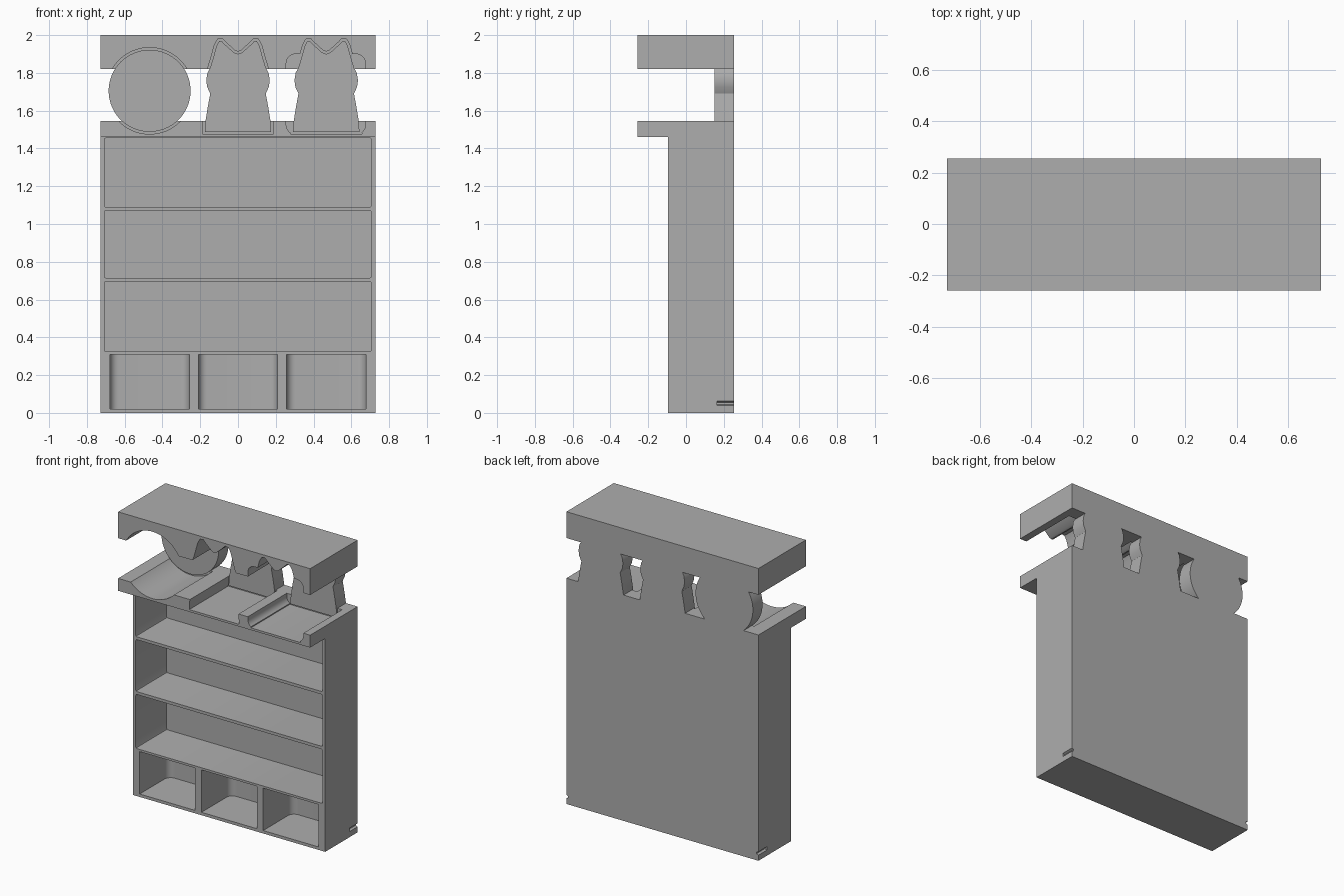
import bpy, bmesh, math
from mathutils import Vector

if "Cube" in bpy.data.objects:
    bpy.data.objects.remove(bpy.data.objects["Cube"], do_unlink=True)

grey = bpy.data.materials.new("plain_grey")
grey.use_nodes = True
GREY = (0.42, 0.42, 0.42, 1)
grey.diffuse_color = GREY
grey.node_tree.nodes["Principled BSDF"].inputs["Base Color"].default_value = GREY

HALF, FRONT, BACK = 0.727, -0.258, 0.255


def make_object(name, bm):
    bmesh.ops.recalc_face_normals(bm, faces=bm.faces[:])
    mesh = bpy.data.meshes.new(name)
    bm.to_mesh(mesh)
    bm.free()
    mesh.materials.append(grey)
    obj = bpy.data.objects.new(name, mesh)
    bpy.context.collection.objects.link(obj)
    return obj


def box(name, xs, ys, zs, radius=0, axis=2, segments=6):
    """Box between limits, with the edges along one axis optionally rounded."""
    bm = bmesh.new()
    bmesh.ops.create_cube(bm, size=1)
    for v in bm.verts:
        v.co = Vector([lim[int(c > 0)] for lim, c in zip((xs, ys, zs), v.co)])
    if radius:
        edges = [e for e in bm.edges
                 if abs((e.verts[0].co - e.verts[1].co).normalized()[axis]) > 0.9]
        bmesh.ops.bevel(bm, geom=edges, offset=radius, segments=segments,
                        profile=0.5, affect='EDGES')
    return make_object(name, bm)


def prism(name, outline, y0, y1):
    """Extrude an x-z outline along y."""
    bm = bmesh.new()
    face = bm.faces.new([bm.verts.new((x, y0, z)) for x, z in outline])
    out = bmesh.ops.extrude_face_region(bm, geom=[face])
    for v in out["geom"]:
        if isinstance(v, bmesh.types.BMVert):
            v.co.y = y1
    return make_object(name, bm)


def combine(target, other, operation):
    mod = target.modifiers.new("combine", 'BOOLEAN')
    mod.operation, mod.solver, mod.object = operation, 'EXACT', other
    bpy.context.view_layer.objects.active = target
    bpy.ops.object.modifier_apply(modifier=mod.name)
    bpy.data.objects.remove(other, do_unlink=True)


def grow(outline, d):
    """Offset a counter-clockwise outline outward."""
    pts = [Vector(p) for p in outline]
    result = []
    for i, p in enumerate(pts):
        a = (p - pts[i - 1]).normalized()
        b = (pts[(i + 1) % len(pts)] - p).normalized()
        n = Vector((a.y + b.y, -a.x - b.x)).normalized()
        result.append(p + n * d / max(n.dot(Vector((a.y, -a.x))), 0.7))
    return result


def shift(outline, dx):
    return [(x + dx, z) for x, z in outline]


def circle(cx, cz, r, n=64):
    return [(cx + r * math.cos(math.tau * i / n), cz + r * math.sin(math.tau * i / n))
            for i in range(n)]


# Cabinet with three wide shelves and three rounded bins
cabinet = box("cabinet", (-HALF, HALF), (-0.095, BACK), (0, 1.46))
for z0, z1 in ((0.325, 0.695), (0.715, 1.07), (1.09, 1.455)):
    combine(cabinet, box("shelf_cutter", (-0.708, 0.706), (-0.3, 0.24), (z0, z1),
                         0.008, 1, 2), 'DIFFERENCE')
for cx in (-0.468, 0, 0.467):
    combine(cabinet, box("bin_cutter", (cx - 0.21, cx + 0.21), (-0.3, 0.22),
                         (0.02, 0.31), 0.045), 'DIFFERENCE')

# Small wedge slots low on both sides at the back
for s in (-1, 1):
    slot = [(s * 0.74, 0.032), (s * 0.74, 0.068), (s * 0.713, 0.055), (s * 0.713, 0.045)]
    combine(cabinet, prism("slot_cutter", slot, 0.165, 0.3), 'DIFFERENCE')

# Outlines of the round and eared back plates
half = [(0.176, 1.487), (0.172, 1.545), (0.16, 1.62), (0.147, 1.69), (0.163, 1.725),
        (0.168, 1.76), (0.162, 1.80), (0.148, 1.825), (0.137, 1.86), (0.113, 1.945),
        (0.1, 1.968), (0.088, 1.97), (0.072, 1.953), (0.022, 1.908), (0.0, 1.9)]
eared = half + [(-x, z) for x, z in reversed(half[:-1])]
shapes = [circle(-0.468, 1.705, 0.217), eared, shift(eared, 0.467)]

# Counter and canopy with grooves matching the plates
counter = box("counter", (-HALF, HALF), (FRONT, BACK), (1.46, 1.545))
canopy = box("canopy", (-HALF, HALF), (FRONT, BACK), (1.82, 2.0))
for part in (counter, canopy):
    for shape in shapes:
        combine(part, prism("groove_cutter", grow(shape, 0.012), -0.4, 0.163), 'DIFFERENCE')
    combine(part, box("handle_cutter", (0.255, 0.675), (-0.4, 0.163), (1.475, 1.9),
                      0.05, 1), 'DIFFERENCE')

# Back plates join the counter to the canopy
display = counter
display.name = "counter_and_canopy"
combine(display, canopy, 'UNION')
for shape in shapes:
    combine(display, prism("back_plate", shape, 0.15, BACK), 'UNION')

# Smooth the curved walls, keep the corners crisp
for obj in (cabinet, display):
    bpy.ops.object.select_all(action='DESELECT')
    obj.select_set(True)
    bpy.context.view_layer.objects.active = obj
    bpy.ops.object.shade_smooth_by_angle(angle=math.radians(30))
